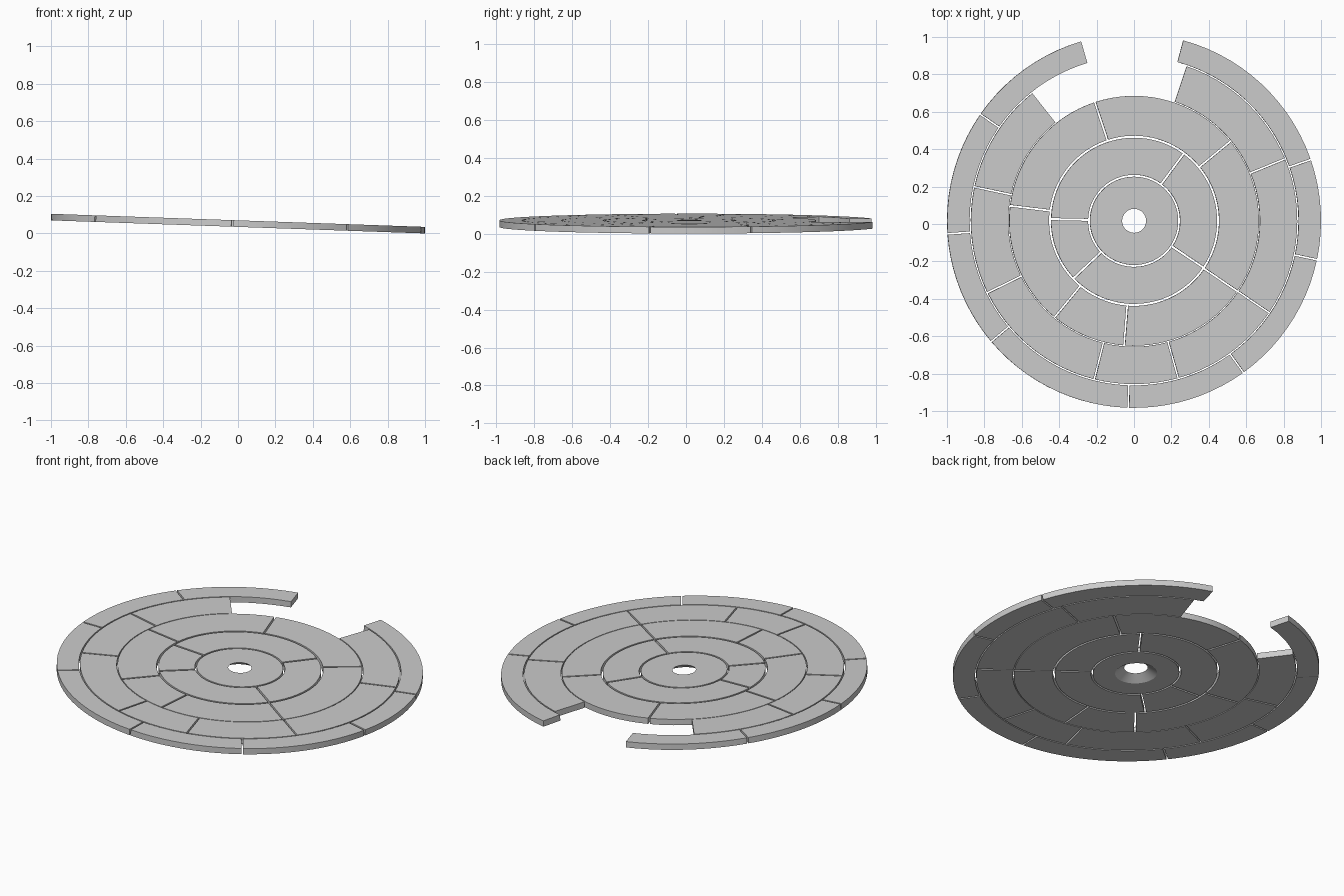
import bpy, bmesh
from math import sin, cos, asin, radians, pi, ceil
from mathutils import Matrix

if "Cube" in bpy.data.objects:
    bpy.data.objects.remove(bpy.data.objects["Cube"])

THICK = 0.035
STEP = radians(4)
# Whole disc leans 2 degrees down towards +x
TILT = Matrix.Translation((0, 0.017, 0.0525)) @ Matrix.Rotation(radians(2), 4, 'Y')


def finish(bm, name):
    bmesh.ops.recalc_face_normals(bm, faces=bm.faces)
    bm.transform(TILT)
    me = bpy.data.meshes.new(name)
    bm.to_mesh(me)
    bm.free()
    ob = bpy.data.objects.new(name, me)
    bpy.context.collection.objects.link(ob)
    bpy.context.view_layer.objects.active = ob
    bpy.ops.object.select_all(action='DESELECT')
    ob.select_set(True)
    bpy.ops.object.shade_smooth_by_angle(angle=radians(30))


def sweep(bm, sections, closed):
    """Join quad cross-sections; cap the ends if open."""
    n = len(sections)
    for i in range(n if closed else n - 1):
        a, b = sections[i], sections[(i + 1) % n]
        for k in range(4):
            j = (k + 1) % 4
            bm.faces.new((a[k], a[j], b[j], b[k]))
    if not closed:
        bm.faces.new(sections[0])
        bm.faces.new(sections[-1])


def tile(name, ri, ro, a0, a1, gap):
    """Flat ring segment with parallel-sided radial joints."""
    bm = bmesh.new()
    a0, a1 = radians(a0), radians(a1)
    n = max(3, ceil((a1 - a0) / STEP))
    h = THICK / 2
    sections = []
    for i in range(n + 1):
        sec = []
        for r, z in ((ri, -h), (ro, -h), (ro, h), (ri, h)):
            d = asin(gap / 2 / r)
            a = a0 + d + (a1 - a0 - 2 * d) * i / n
            sec.append(bm.verts.new((r * cos(a), r * sin(a), z)))
        sections.append(sec)
    sweep(bm, sections, False)
    finish(bm, name)


# Hub with a hole that flares out underneath
bm = bmesh.new()
h = THICK / 2
N = 64
hub = [[bm.verts.new((r * cos(2 * pi * i / N), r * sin(2 * pi * i / N), z))
        for r, z in ((0.115, -h), (0.236, -h), (0.236, h), (0.064, h))]
       for i in range(N)]
sweep(bm, hub, True)
finish(bm, "hub")

# Rings: name, inner radius, outer radius, joint gap, joint angles, broken open?
RINGS = [
    ("inner_ring", 0.246, 0.444, 0.011, (-34, 53.5, 178.8, 223.5), False),
    ("second_ring", 0.455, 0.668, 0.010, (-34.3, 39.5, 108.3, 173.1, 230.5, 265.4), False),
    ("third_ring", 0.673, 0.873, 0.009,
     (128.3, 168, 206.1, 255.9, 285.7, 325.8, 382.3, 431.5), True),
    ("outer_ring", 0.880, 1.0, 0.009,
     (106.2, 145.3, 184, 220.2, 268.2, 305.8, 348, 379.1, 435), True),
]
for name, ri, ro, gap, angles, broken in RINGS:
    ends = list(angles)
    if not broken:
        ends.append(angles[0] + 360)
    for i in range(len(ends) - 1):
        tile(f"{name}_tile_{i + 1}", ri, ro, ends[i], ends[i + 1], gap)
